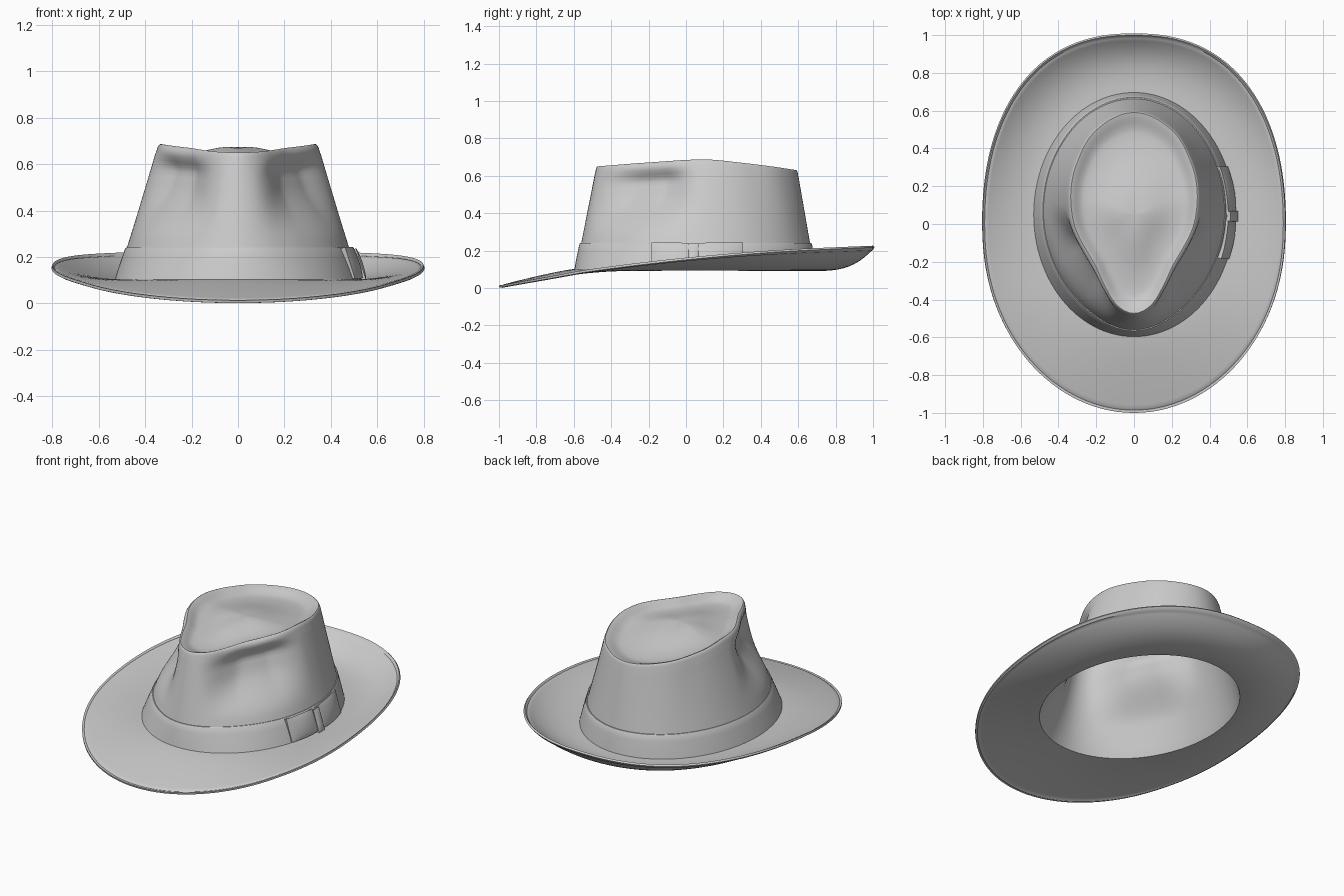
import bpy, bmesh
from math import sin, cos, pi, sqrt, degrees

if "Cube" in bpy.data.objects:
    bpy.data.objects.remove(bpy.data.objects["Cube"])

N = 144          # segments round the hat
CY = 0.05        # crown centre in y


def curve(pts, x):
    """Smooth interpolation through (x, value) pairs."""
    if x <= pts[0][0]:
        return pts[0][1]
    if x >= pts[-1][0]:
        return pts[-1][1]
    i = max(k for k in range(len(pts) - 1) if pts[k][0] <= x)

    def slope(k):
        a, b = pts[max(k - 1, 0)], pts[min(k + 1, len(pts) - 1)]
        return (b[1] - a[1]) / (b[0] - a[0])
    (x0, y0), (x1, y1) = pts[i], pts[i + 1]
    h = x1 - x0
    t = (x - x0) / h
    return ((2*t**3 - 3*t**2 + 1) * y0 + (t**3 - 2*t**2 + t) * h * slope(i)
            + (3*t**2 - 2*t**3) * y1 + (t**3 - t**2) * h * slope(i + 1))


def smooth(a, b, x):
    t = min(max((x - a) / (b - a), 0), 1)
    return t * t * (3 - 2 * t)


# Shape tables: angle runs from front (0) to back (180)
RIDGE_R = [(-12, .48), (-5.6, .512), (0, .523), (5.6, .512), (12, .48), (22, .41), (35.5, .344),
           (52, .316), (71.6, .316), (102, .342), (133, .41), (156, .49), (180, .54), (204, .49)]
RIDGE_Z = [(-.475, .65), (-.2, .671), (.1, .687), (.3, .669), (.47, .648), (.59, .63)]
EDGE_Z = [(-1, .013), (-.75, .058), (-.5, .102), (0, .162), (.5, .203), (1, .226)]
BRIM_POW = [(0, 1.2), (90, 1.6), (140, 2.4), (180, 3.0)]


def fold(phi):
    d = degrees(phi) % 360
    return 360 - d if d > 180 else d


def ellipse_r(phi, rx, ry):
    return 1 / sqrt((sin(phi) / rx) ** 2 + (cos(phi) / ry) ** 2)


def brim(phi, t):
    """t = 0 at the crown, 1 at the edge."""
    s, c = sin(phi), cos(phi)
    n = 2.17 - .15 * c
    R = (abs(s / .8) ** n + abs(c) ** n) ** (-1 / n)
    r0 = ellipse_r(phi, .522, .637)
    x = s * (r0 + (R - r0) * t)
    y = (CY - c * r0) * (1 - t) - c * R * t
    z = .103 + (curve(EDGE_Z, -c * R) - .103) * t ** curve(BRIM_POW, fold(phi))
    if .95 < t < .98:
        z -= .004
    return x, y, z


def ridge(phi):
    r = curve(RIDGE_R, fold(phi))
    return r, curve(RIDGE_Z, CY - r * cos(phi))


def wall(phi, u, w):
    """Crown side, with the two pinched front dents."""
    r1, z1 = ridge(phi)
    r0 = ellipse_r(phi, .522, .637)
    a = fold(phi)
    dent = smooth(7, 32, a) * (1 - smooth(58, 98, a))
    dent *= smooth(.3, .7, u) * (1 - smooth(.8, .97, u))
    r = r0 + (r1 - r0) * w - .068 * dent
    return r * sin(phi), CY - r * cos(phi), .103 + (z1 - .103) * u


def top(phi, k):
    """Teardrop top: groove inside the ridge, low dome in the middle."""
    r, z1 = ridge(phi)
    z = z1 * k + .673 * (1 - k) - .036 * smooth(1.02, .8, k) * smooth(.1, .7, k)
    return r * k * sin(phi), CY - r * k * cos(phi), z


def loft(name, rings, cap=False, closed=False):
    bm = bmesh.new()
    vs = [[bm.verts.new(p) for p in ring] for ring in rings]
    pairs = list(zip(vs, vs[1:])) + ([(vs[-1], vs[0])] if closed else [])
    for a, b in pairs:
        for i in range(N):
            j = (i + 1) % N
            bm.faces.new((a[i], a[j], b[j], b[i]))
    if cap:
        m = bm.verts.new((0, CY, .673))
        for i in range(N):
            bm.faces.new((vs[-1][i], vs[-1][(i + 1) % N], m))
    return finish(name, bm)


def finish(name, bm):
    me = bpy.data.meshes.new(name)
    bm.to_mesh(me)
    bm.free()
    ob = bpy.data.objects.new(name, me)
    bpy.context.collection.objects.link(ob)
    return ob


def shade(ob, thickness=0):
    bpy.ops.object.select_all(action='DESELECT')
    ob.select_set(True)
    bpy.context.view_layer.objects.active = ob
    if thickness:
        m = ob.modifiers.new("thickness", 'SOLIDIFY')
        m.thickness = thickness
        m.offset = -1
        bpy.ops.object.modifier_apply(modifier=m.name)
    bpy.ops.object.shade_smooth_by_angle(angle=.7)


# Felt: brim, crown side and teardrop top in one sheet
angles = [2 * pi * i / N for i in range(N)]
rings = [[brim(p, t) for p in angles]
         for t in (1, .985, .965, .945, .9, .82, .74, .66, .58, .5, .4, .3, .2, .1)]
profile = [(u / 26, u / 26 * .945) for u in range(25)]
profile += [(.95, .905), (.972, .925), (.988, .952), (.997, .978), (1, 1)]
rings += [[wall(p, u, w) for p in angles] for u, w in profile]
rings += [[top(p, k) for p in angles]
          for k in (.97, .94, .9, .85, .8, .72, .64, .55, .45, .35, .25, .15, .07)]
shade(loft("felt_body", rings, cap=True), .012)


# Hat band: slim strip with a small ledge
def band_radii(z):
    f = (z - .1) / .14
    return .529 - .044 * f, .643 - .027 * f


def band_ring(z, off):
    rx, ry = band_radii(z)
    out = []
    for p in angles:
        r = ellipse_r(p, rx + off, ry + off)
        # follow the crown wall where it departs from the ellipse
        x, y, _ = wall(p, (z - .103) / .56, (z - .103) / .56 * .945)
        r = max(sqrt(x * x + (y - CY) ** 2) + .007 + off, .8 * r)
        out.append((r * sin(p), CY - r * cos(p), z))
    return out


shade(loft("hat_band", [band_ring(z, o) for z, o in
                        ((.1, -.012), (.1, .002), (.15, .003), (.2, .002), (.235, .001),
                         (.24, -.002), (.24, -.012))], closed=True))


# Bow: pleated patches curved along the right side of the band
def patch(name, y0, y1, z0, z1, off, bulge, pinch=None):
    bm = bmesh.new()
    ny, nz = 14, 10
    grid = []
    for i in range(ny + 1):
        a = i / ny
        y = y0 + (y1 - y0) * a
        tight = 0
        if pinch is not None:
            tight = .006 * (1 - smooth(0, .09, abs(y - pinch)))
        row = []
        for k in range(nz + 1):
            b = k / nz
            z = z0 + tight + (z1 - z0 - 2 * tight) * b
            rx, ry = band_radii(z)
            x = rx * sqrt(1 - ((y - CY) / ry) ** 2) + off
            x += bulge * sin(pi * a) ** .7 * sin(pi * b) ** .6 if 0 < a < 1 and 0 < b < 1 else 0
            row.append(bm.verts.new((x, y, z)))
        grid.append(row)
    for i in range(ny):
        for k in range(nz):
            bm.faces.new((grid[i][k], grid[i + 1][k], grid[i + 1][k + 1], grid[i][k + 1]))
    shade(finish(name, bm), .022)


patch("bow_front_loop", -.185, .025, .108, .243, .014, .012, pinch=.04)
patch("bow_back_loop", .055, .305, .108, .243, .014, .012, pinch=.04)
patch("bow_knot", .013, .068, .106, .237, .024, .008)
